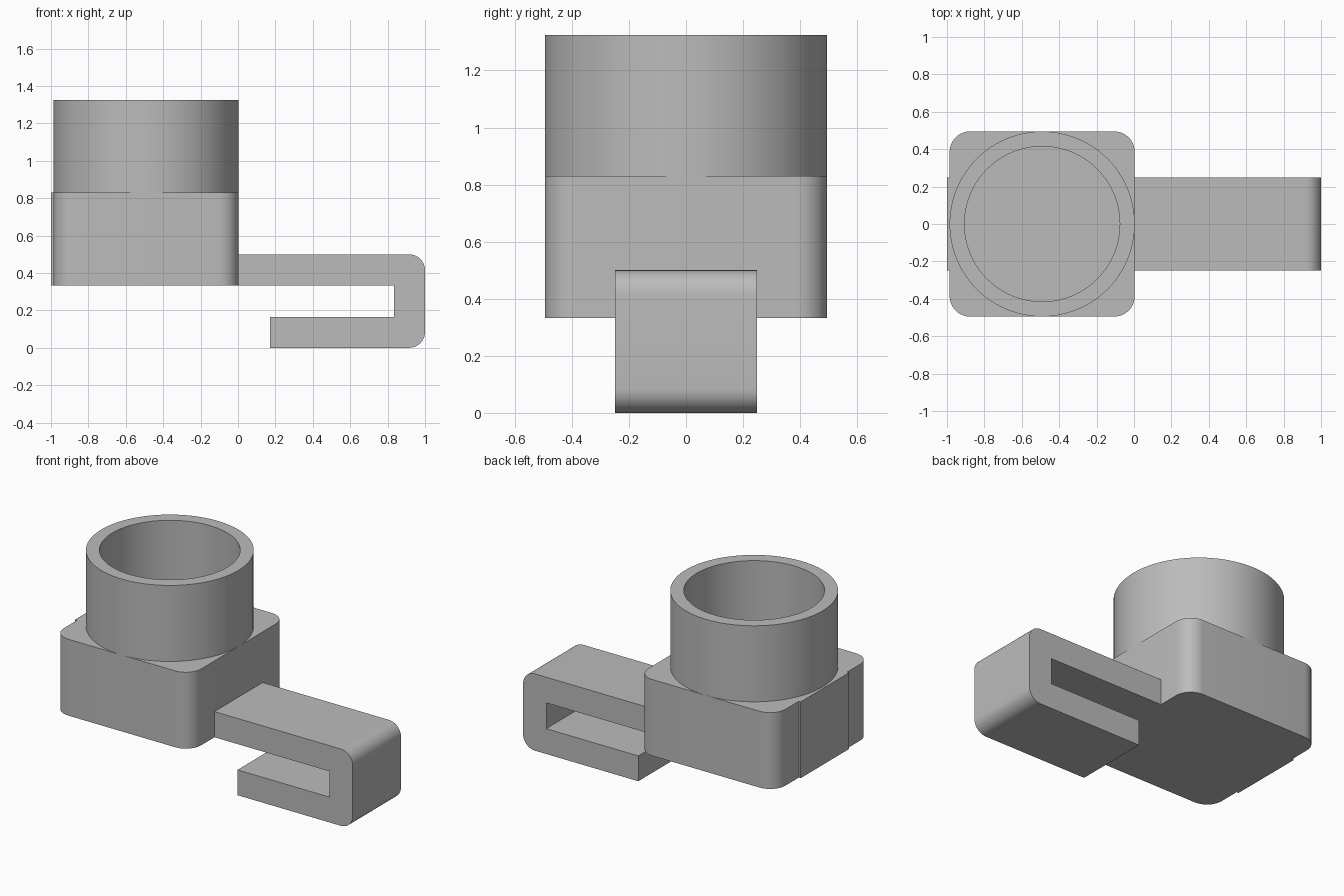
import bpy, bmesh, math

cube = bpy.data.objects.get("Cube")
if cube:
    bpy.data.objects.remove(cube, do_unlink=True)

grey = bpy.data.materials.new("plain grey")
grey.use_nodes = True
colour = (0.5, 0.5, 0.5, 1)
grey.diffuse_color = colour
grey.node_tree.nodes["Principled BSDF"].inputs["Base Color"].default_value = colour


def finish(name, bm):
    bmesh.ops.recalc_face_normals(bm, faces=bm.faces)
    mesh = bpy.data.meshes.new(name)
    bm.to_mesh(mesh)
    bm.free()
    mesh.materials.append(grey)
    obj = bpy.data.objects.new(name, mesh)
    bpy.context.collection.objects.link(obj)
    bpy.ops.object.select_all(action='DESELECT')
    obj.select_set(True)
    bpy.context.view_layer.objects.active = obj
    bpy.ops.object.shade_smooth_by_angle(angle=math.radians(30))
    return obj


def extrude(name, points, direction):
    """Prism from a flat outline swept along a direction."""
    bm = bmesh.new()
    face = bm.faces.new([bm.verts.new(p) for p in points])
    new = bmesh.ops.extrude_face_region(bm, geom=[face])["geom"]
    verts = [v for v in new if isinstance(v, bmesh.types.BMVert)]
    bmesh.ops.translate(bm, verts=verts, vec=direction)
    return finish(name, bm)


def arc(cx, cy, r, start, end, steps=10):
    angles = [math.radians(start + (end - start) * i / steps) for i in range(steps + 1)]
    return [(cx + r * math.cos(a), cy + r * math.sin(a)) for a in angles]


CX, HALF = -0.491, 0.495          # centre and half width of block and cup
BOTTOM, DECK, RIM = 0.333, 0.83, 1.325

# Block with rounded upright corners
r = 0.11
d = HALF - r
outline = []
for sx, sy, start in ((1, 1, 0), (-1, 1, 90), (-1, -1, 180), (1, -1, 270)):
    outline += arc(CX + sx * d, sy * d, r, start, start + 90)
extrude("base_block", [(x, y, BOTTOM) for x, y in outline], (0, 0, DECK - BOTTOM))

# Thin pad on the outer side of the block
pad = [(-1, -0.248), (-0.95, -0.248), (-0.95, 0.248), (-1, 0.248)]
extrude("side_pad", [(x, y, BOTTOM) for x, y in pad], (0, 0, DECK - BOTTOM))

# Open cup: lathe a wall section around the upright axis
bm = bmesh.new()
inner, segments = 0.415, 96
section = [(HALF, DECK), (HALF, RIM), (inner, RIM), (inner, DECK)]
rings = []
for i in range(segments):
    a = math.tau * i / segments
    rings.append([bm.verts.new((CX + q * math.cos(a), q * math.sin(a), z)) for q, z in section])
for i, ring in enumerate(rings):
    after = rings[(i + 1) % segments]
    for k in range(len(section) - 1):
        bm.faces.new((ring[k], after[k], after[k + 1], ring[k + 1]))
finish("cup_wall", bm)

# Hooked arm folding back under itself, rounded at the outer bend
b = 0.085
hook = [(0, BOTTOM), (0.833, BOTTOM), (0.833, 0.165), (0.17, 0.165), (0.17, 0)]
hook += arc(1 - b, b, b, -90, 0) + arc(1 - b, 0.5 - b, b, 0, 90) + [(0, 0.5)]
extrude("hook_arm", [(x, -0.248, z) for x, z in hook], (0, 0.496, 0))
